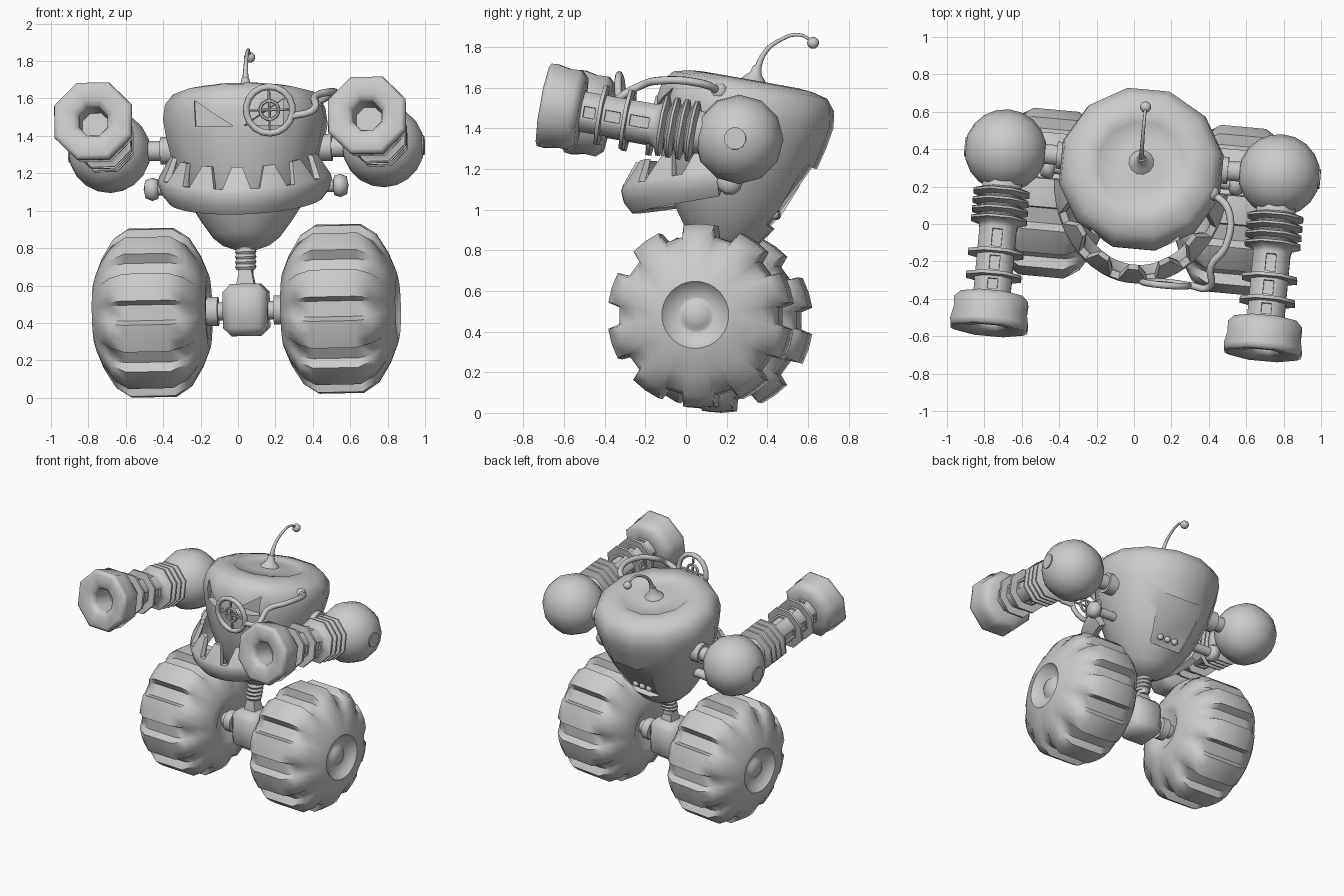
import bpy, bmesh
from math import sin, cos, pi, radians
from mathutils import Matrix, Vector

if "Cube" in bpy.data.objects:
    bpy.data.objects.remove(bpy.data.objects["Cube"])

T = Matrix.Translation
def R(deg, axis): return Matrix.Rotation(radians(deg), 4, axis)

# Whole robot is turned a little and rolled slightly
WORLD = T((0.0375, 0.12, 0.8)) @ R(-5.2, 'Z') @ R(-1.2, 'Y') @ T((0, 0, -0.8))
grey = bpy.data.materials.new("light_grey")
grey.diffuse_color = (0.6, 0.595, 0.595, 1)
grey.use_nodes = True
grey.node_tree.nodes["Principled BSDF"].inputs["Base Color"].default_value = grey.diffuse_color

def add(name, bm, mat=Matrix()):
    bmesh.ops.remove_doubles(bm, verts=bm.verts, dist=1e-5)
    bmesh.ops.recalc_face_normals(bm, faces=bm.faces)
    me = bpy.data.meshes.new(name)
    bm.to_mesh(me)
    bm.free()
    ob = bpy.data.objects.new(name, me)
    bpy.context.collection.objects.link(ob)
    ob.matrix_world = WORLD @ mat
    me.materials.append(grey)
    return ob

def strip(bm, rings, closed):
    """Join rings of points with quads."""
    vs = [[bm.verts.new(p) for p in ring] for ring in rings]
    n = len(vs)
    for i in range(n if closed else n - 1):
        a, b = vs[i], vs[(i + 1) % n]
        for j in range(len(a) - 1):
            q = [a[j], b[j], b[j + 1], a[j + 1]]
            if (q[0].co - q[1].co).length < 1e-6: q.pop(0)
            elif (q[2].co - q[3].co).length < 1e-6: q.pop(3)
            bm.faces.new(q)
    return vs

def lathe(name, prof, n=12, mat=Matrix(), steps=None, windows=None):
    """Profile of (r, z) or (r, z, low r) turned about z."""
    steps = steps or [(2 * pi * (i + 0.5) / n, False) for i in range(n)]
    bm = bmesh.new()
    rings = []
    for a, low in steps:
        ring = []
        for p in prof:
            r = p[2] if low and len(p) > 2 else p[0]
            ring.append((r * cos(a), r * sin(a), p[1]))
        rings.append(ring)
    strip(bm, rings, True)
    if windows:
        bmesh.ops.remove_doubles(bm, verts=bm.verts, dist=1e-5)
        bmesh.ops.recalc_face_normals(bm, faces=bm.faces)
        sel = [f for f in bm.faces if windows(f)]
        bmesh.ops.inset_individual(bm, faces=sel, thickness=0.02, depth=0)
        bmesh.ops.inset_individual(bm, faces=sel, thickness=0.002, depth=-0.012)
    return add(name, bm, mat)

def ball(name, loc, r, seg=12, rings=8):
    bm = bmesh.new()
    bmesh.ops.create_uvsphere(bm, u_segments=seg, v_segments=rings, radius=r)
    return add(name, bm, T(loc) @ R(90, 'Y'))

def rod(name, r, z0, z1, mat, n=12, r2=None):
    return lathe(name, [(0, z0), (r, z0), (r if r2 is None else r2, z1), (0, z1)], n, mat)

def torus(name, big, small, mat, n=16, m=8):
    prof = [(big + small * cos(2 * pi * i / m), small * sin(2 * pi * i / m)) for i in range(m + 1)]
    return lathe(name, prof, n, mat)

def prism(name, pts, z0, z1, mat):
    bm = bmesh.new()
    a = [bm.verts.new((x, y, z0)) for x, y in pts]
    b = [bm.verts.new((x, y, z1)) for x, y in pts]
    bm.faces.new(a)
    bm.faces.new(b)
    for i in range(len(a)):
        j = (i + 1) % len(a)
        bm.faces.new([a[i], a[j], b[j], b[i]])
    return add(name, bm, mat)

def pipe(name, pts, r, radii=None):
    cu = bpy.data.curves.new(name, 'CURVE')
    cu.dimensions = '3D'
    cu.bevel_depth, cu.bevel_resolution, cu.resolution_u = r, 2, 5
    cu.use_fill_caps = True
    sp = cu.splines.new('BEZIER')
    sp.bezier_points.add(len(pts) - 1)
    for i, (bp, p) in enumerate(zip(sp.bezier_points, pts)):
        bp.co = p
        bp.handle_left_type = bp.handle_right_type = 'AUTO'
        bp.radius = radii[i] if radii else 1
    cu.materials.append(grey)
    ob = bpy.data.objects.new(name, cu)
    bpy.context.collection.objects.link(ob)
    ob.matrix_world = WORLD
    bpy.ops.object.select_all(action='DESELECT')
    ob.select_set(True)
    bpy.context.view_layer.objects.active = ob
    bpy.ops.object.convert(target='MESH')

# Body: egg-shaped pot leaning back, with cut eyes and rear panel
BODY = T((0, 0.05, 0.79)) @ R(-10, 'X')
body = lathe("body", [(0, -0.01), (.05, 0), (.13, .03), (.185, .075), (.25, .165), (.305, .25), (.355, .36),
    (.4, .48), (.43, .6), (.447, .7), (.435, .78), (.39, .835), (.31, .855), (.25, .86),
    (.235, .848), (.12, .852), (0, .86)], 12, BODY)
cutters = []
for s in (-1, 1):
    cutters.append(prism("eye_cutter", [(s * .24, 1.595), (s * .03, 1.455), (s * .235, 1.455)],
                         .15, .6, R(90, 'X')))
c, d = cos(radians(36)), sin(radians(36))
PANEL = Matrix(((-1, 0, 0, 0), (0, d, c, .406), (0, c, -d, 1.022), (0, 0, 0, 1)))
cutters.append(prism("panel_cutter", [(-.19, .21), (.19, .21), (.125, -.15), (-.125, -.15)], -.045, .2, PANEL))
for cut in cutters:
    mod = body.modifiers.new("cut", 'BOOLEAN')
    mod.object, mod.operation, mod.solver = cut, 'DIFFERENCE', 'EXACT'
    cut.hide_render = True
    bpy.context.view_layer.objects.active = body
    bpy.ops.object.modifier_apply(modifier=mod.name)
    bpy.data.objects.remove(cut)
for i in (-1, 0, 1):
    ball("panel_button", PANEL @ Vector((i * .06, -.09, -.04)), .024, 8, 6)

# Antenna
lathe("antenna_base", [(0, -.02), (.075, -.02), (.05, .01), (.03, .03), (.02, .07), (0, .07)], 12,
      T((0, .215, 1.64)) @ R(-14, 'X'))
pipe("antenna", [(0, .22, 1.66), (0, .265, 1.77), (0, .335, 1.83), (0, .435, 1.86), (0, .5, 1.83)],
     .012, [1.6, 1, .8, .7, .6])
ball("antenna_tip", (0, .505, 1.82), .03, 10, 8)

# Jaw with seven teeth, swept round the front
bm = bmesh.new()
rings = []
for k in range(-3, 4):
    for off, f in ((-9.5, 0), (-4.2, 1), (4.2, 1), (9.5, 0)):
        t = radians(k * 25 + off)
        base = .98 + .085 * (1 - cos(t))
        sec = [(-.055, 0), (-.015, .05), (0, .11), (-.008, .135), (-.065 * f - .008, .135 + .118 * f),
               (-.045 - .055 * f, .135 + .118 * f), (-.055, .1), (-.1, .02), (-.055, 0)]
        rings.append([((.47 + r) * sin(t), .13 - (.57 + r) * cos(t), base + z) for r, z in sec])
vs = strip(bm, rings, False)
bm.faces.new(vs[0][:-1])
bm.faces.new(vs[-1][:-1])
add("jaw", bm)

# Monocle sight and its hose
SIGHT = T((.185, -.426, 1.535)) @ R(94, 'X')
torus("sight_ring", .125, .018, SIGHT, 18)
torus("sight_inner_ring", .05, .01, SIGHT, 12, 6)
for a in (0, 90):
    rod("sight_spoke", .008, -.125, .125, SIGHT @ R(a, 'Z') @ R(90, 'X'), 6)
pipe("sight_hose", [(.384, .085, 1.57), (.485, -.0, 1.61), (.49, -.196, 1.625), (.42, -.31, 1.6),
                    (.42, -.423, 1.53), (.31, -.422, 1.50)], .02)
ball("hose_socket", (.385, .08, 1.57), .045, 10, 8)

# Arm profile: bellows, tube with collars, muzzle with bore
arm = [(0, .15), (.108, .15)]
for i in range(4):
    t = .21 + i * .05
    arm += [(.115, t), (.162, t + .016), (.162, t + .028), (.115, t + .044)]
arm += [(.108, .43)]
for t in (.565, .69):
    arm += [(.108, t - .012), (.16, t - .01), (.16, t + .008), (.108, t + .01)]
arm += [(.108, .785), (.18, .79), (.215, .825), (.212, .88), (.226, .945), (.222, .97), (.2, .98),
        (.12, .97), (.09, .955), (.082, .93), (.078, .78), (0, .78)]
def is_window(f):
    p, n = f.calc_center_median(), f.normal
    return f.calc_area() > .006 and .43 < p.z < .77 and abs(n.z) < .1 and \
        max(abs(n.x), abs(n.y)) > .95 and p.xy.length > .09

# Wheel: 10 tread blocks on a smooth tyre, dished hub
half = [(.452, .12, .395), (.40, .2, .375), (.30, .262), (.2, .303)]
tyre = [(0, -.25), (.08, -.25), (.15, -.3)] + [(p[0], -p[1], *p[2:]) for p in half[::-1]] + half + \
       [(.165, .312), (.14, .285), (.09, .262), (.075, .262), (.06, .28), (0, .285)]
treads = [(2 * pi * (k + f) / 10, .28 < f < .72) for k in range(10) for f in (-.27, 0, .27, .33, .67)]

for s, side in ((-1, "left"), (1, "right")):
    OUT = R(90 * s, 'Y')   # z axis points outward
    # Shoulder and arm
    sh = Vector((s * .735, .207, 1.33))
    ball(side + "_shoulder", sh, .22, 12, 10)
    rod(side + "_shoulder_plug", .055, .19, .219, T(sh) @ OUT)
    rod(side + "_shoulder_axle", .055, -.4, -.15, T(sh) @ OUT)
    rod(side + "_shoulder_collar", .075, -.35, -.275, T(sh) @ OUT)
    lathe(side + "_arm", arm, 8, T(sh) @ R(80, 'X'), windows=is_window)
    # Jaw hinge bolt
    hinge = T((s * .455, .14, 1.125)) @ OUT
    lathe(side + "_jaw_bolt", [(0, -.12), (.035, -.12), (.035, .015), (.055, .02), (.065, .05),
                               (.05, .085), (0, .095)], 10, hinge)
    # Wheel and axle
    lathe(side + "_wheel", tyre, mat=T((s * .503, 0, .465)) @ OUT, steps=treads)
    rod(side + "_axle", .05, .05, .26, T((0, 0, .465)) @ OUT)
    rod(side + "_axle_collar", .08, .15, .21, T((0, 0, .465)) @ OUT)

# Axle block, neck and spring
bm = bmesh.new()
bmesh.ops.create_cube(bm, size=1, matrix=Matrix.Diagonal((.24, .25, .28, 1)))
bmesh.ops.bevel(bm, geom=bm.edges[:], offset=.045, segments=1, affect='EDGES')
add("axle_block", bm, T((0, 0, .47)))
rod("neck_foot", .075, .58, .69, T((0, .01, 0)), 4, .045)
rod("neck_rod", .04, .66, .83, T((0, .03, 0)), 10)
for i in range(5):
    torus("neck_spring", .042, .017, T((0, .018 + i * .007, .70 + i * .027)), 12, 6)

# Smooth shading with sharp edges kept
bpy.ops.object.select_all(action='DESELECT')
for ob in bpy.context.scene.objects:
    if ob.type == 'MESH':
        ob.select_set(True)
        bpy.context.view_layer.objects.active = ob
bpy.ops.object.shade_smooth_by_angle(angle=radians(58))
